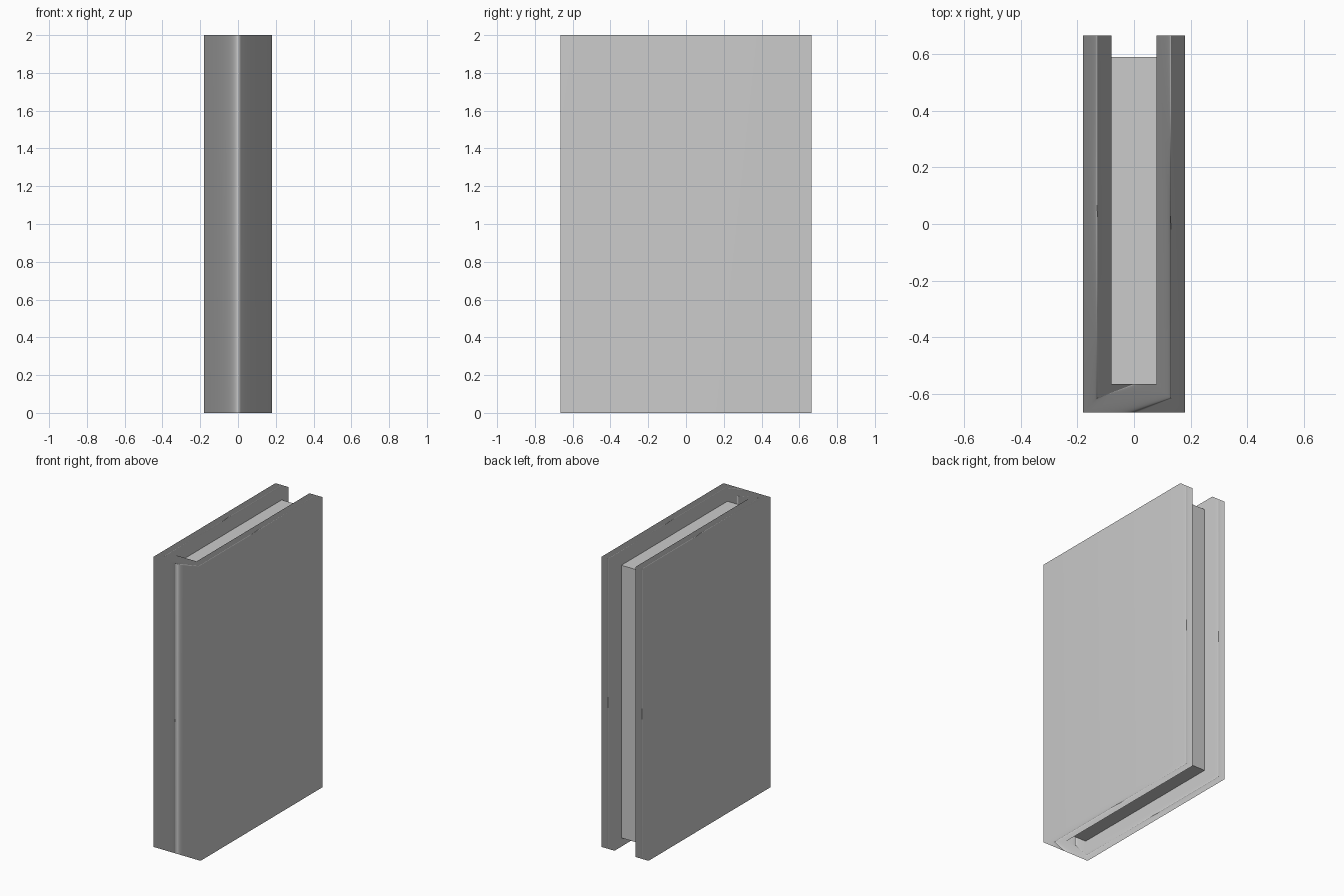
import bpy
import bmesh

if "Cube" in bpy.data.objects:
    bpy.data.objects.remove(bpy.data.objects["Cube"])

WIDTH, DEPTH, HEIGHT = 0.36, 1.33, 2.0
BOARD = 0.10           # thickness of the boards and spine
PAGE_INSET = 0.06      # pages sit below the cover's top and bottom
PAGE_FRONT = 0.59      # fore edge of the pages

grey = bpy.data.materials.new("dull_grey")
grey.diffuse_color = (0.6, 0.6, 0.6, 1)
grey.use_nodes = True
grey.node_tree.nodes["Principled BSDF"].inputs["Base Color"].default_value = grey.diffuse_color


def add_object(name, bm, smooth):
    bmesh.ops.recalc_face_normals(bm, faces=bm.faces)
    mesh = bpy.data.meshes.new(name)
    bm.to_mesh(mesh)
    bm.free()
    mesh.materials.append(grey)
    for poly in mesh.polygons:
        poly.use_smooth = smooth
    obj = bpy.data.objects.new(name, mesh)
    bpy.context.collection.objects.link(obj)
    return obj


# Cover: U-shaped band (two boards joined by the spine), softly shaded
hx, hy = WIDTH / 2, DEPTH / 2
ix, iy = hx - BOARD, hy - BOARD
outer = [(-hx, hy), (-hx, -hy), (hx, -hy), (hx, hy)]
inner = [(-ix, hy), (-ix, -iy), (ix, -iy), (ix, hy)]
bm = bmesh.new()
o = [bm.verts.new((x, y, 0)) for x, y in outer]
i = [bm.verts.new((x, y, 0)) for x, y in inner]
base = [bm.faces.new((o[k], o[k + 1], i[k + 1], i[k])) for k in range(3)]
ext = bmesh.ops.extrude_face_region(bm, geom=base, use_keep_orig=True)
top = [v for v in ext["geom"] if isinstance(v, bmesh.types.BMVert)]
bmesh.ops.translate(bm, verts=top, vec=(0, 0, HEIGHT))
cover = add_object("book_cover", bm, True)

# The big board faces stay flat; the narrow edges take up the soft shading
mod = cover.modifiers.new("weighted_normals", 'WEIGHTED_NORMAL')
mod.mode = 'FACE_AREA'
mod.weight = 60

# Page block: plain flat-shaded box between the boards
bm = bmesh.new()
bmesh.ops.create_cube(bm, size=1)
bmesh.ops.scale(bm, verts=bm.verts,
                vec=(2 * ix, PAGE_FRONT + iy, HEIGHT - 2 * PAGE_INSET))
bmesh.ops.translate(bm, verts=bm.verts,
                    vec=(0, (PAGE_FRONT - iy) / 2, HEIGHT / 2))
add_object("page_block", bm, False)
